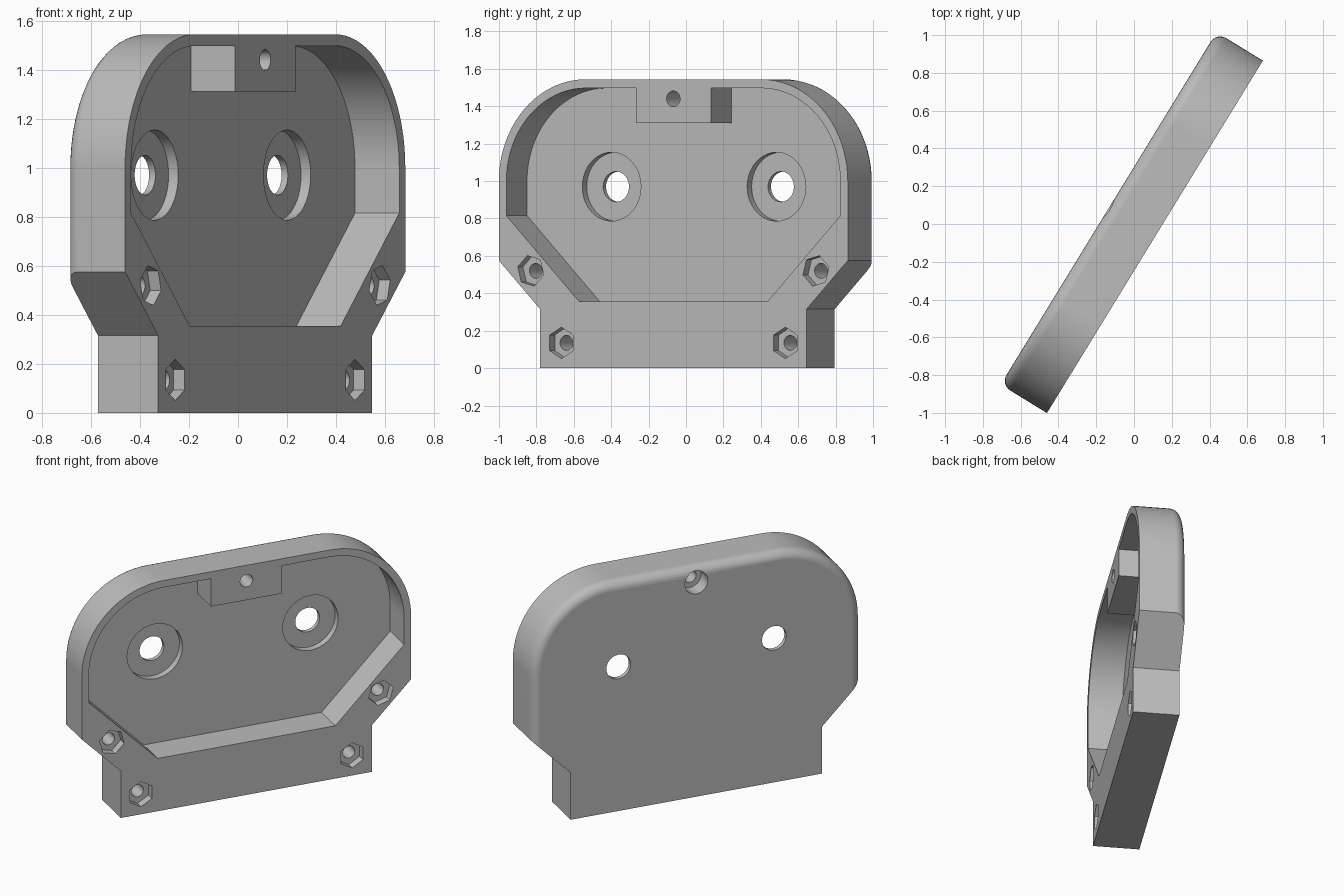
import bpy, bmesh, math
from mathutils import Matrix

cube = bpy.data.objects.get("Cube")
if cube:
    bpy.data.objects.remove(cube, do_unlink=True)

FRONT, BACK = -0.13, 0.158      # plate faces along local y
FLOOR = 0.082                   # pocket floor
TURN = math.radians(58.5)       # plate heading around z

grey = bpy.data.materials.new("plain_grey")
grey.use_nodes = True
grey.diffuse_color = (0.5, 0.5, 0.5, 1)
grey.node_tree.nodes["Principled BSDF"].inputs["Base Color"].default_value = (0.5, 0.5, 0.5, 1)


def prism(name, outline, y0, y1, fillet=None):
    """Extrude an (x, z) outline along y; optionally round the upper back rim."""
    bm = bmesh.new()
    face = bm.faces.new([bm.verts.new((x, y0, z)) for x, z in outline])
    new = bmesh.ops.extrude_face_region(bm, geom=[face])["geom"]
    moved = [g for g in new if isinstance(g, bmesh.types.BMVert)]
    bmesh.ops.translate(bm, verts=moved, vec=(0, y1 - y0, 0))
    bmesh.ops.recalc_face_normals(bm, faces=bm.faces)
    if fillet:
        radius, low = fillet
        rim = [e for e in bm.edges
               if all(v.co.y > y1 - 1e-4 and v.co.z > low - 1e-4 for v in e.verts)]
        bmesh.ops.bevel(bm, geom=rim, offset=radius, segments=6, profile=0.5,
                        affect='EDGES', clamp_overlap=True)
    mesh = bpy.data.meshes.new(name)
    bm.to_mesh(mesh)
    bm.free()
    mesh.materials.append(grey)
    obj = bpy.data.objects.new(name, mesh)
    bpy.context.collection.objects.link(obj)
    return obj


def ring(x, z, r, sides=40, turn=0.0):
    return [(x + r * math.cos(turn + i * math.tau / sides),
             z + r * math.sin(turn + i * math.tau / sides)) for i in range(sides)]


def corner(r, steps=20):
    """Rounded upper right corner, from the side up to the top."""
    return [(0.55 + r * math.cos(i * math.pi / 2 / steps),
             1.0 + r * math.sin(i * math.pi / 2 / steps)) for i in range(steps + 1)]


def mirrored(half):
    return half + [(-x, z) for x, z in reversed(half)]


# Plate with foot, sloped shoulders and round top
plate = prism("mounting_plate",
              mirrored([(0.835, 0), (0.835, 0.315), (1.094, 0.575)] + corner(0.544)),
              FRONT, BACK, fillet=(0.06, 0.575))


def cut(outline, y0, y1):
    tool = prism("cutter", outline, y0, y1)
    tool.hide_render = True
    mod = plate.modifiers.new("cut", 'BOOLEAN')
    mod.operation, mod.solver, mod.object = 'DIFFERENCE', 'EXACT', tool
    bpy.context.view_layer.objects.active = plate
    bpy.ops.object.modifier_apply(modifier=mod.name)
    bpy.data.objects.remove(tool, do_unlink=True)


# Main pocket, leaving a block under the top rim
cut(mirrored([(0.59, 0.355), (1.047, 0.815)] + corner(0.497) + [(0.235, 1.497), (0.235, 1.31)]),
    FRONT - 0.1, FLOOR)

# Top hole with a wider bore from behind
cut(ring(0, 1.44, 0.042), FRONT - 0.1, BACK + 0.1)
cut(ring(0, 1.44, 0.076), BACK - 0.1, BACK + 0.1)

for side in (-1, 1):
    # Round recesses with through holes
    cut(ring(side * 0.517, 0.97, 0.184), FLOOR - 0.05, FLOOR + 0.046)
    cut(ring(side * 0.517, 0.97, 0.081), FLOOR - 0.05, BACK + 0.1)
    # Hexagonal nut pockets with blind screw holes
    for x, z, tilt in ((0.702, 0.135, 0), (0.894, 0.52, 15)):
        turn = math.radians(90 - side * tilt)
        cut(ring(side * x, z, 0.084, 6, turn), FRONT - 0.1, FRONT + 0.052)
        cut(ring(side * x, z, 0.04, 24), FRONT - 0.1, FRONT + 0.2)

# Turn into place and shade
plate.data.transform(Matrix.Rotation(TURN, 4, 'Z'))
bpy.ops.object.select_all(action='DESELECT')
plate.select_set(True)
bpy.context.view_layer.objects.active = plate
bpy.ops.object.shade_smooth_by_angle(angle=math.radians(30))
weighted = plate.modifiers.new("even_normals", 'WEIGHTED_NORMAL')
weighted.keep_sharp = True
